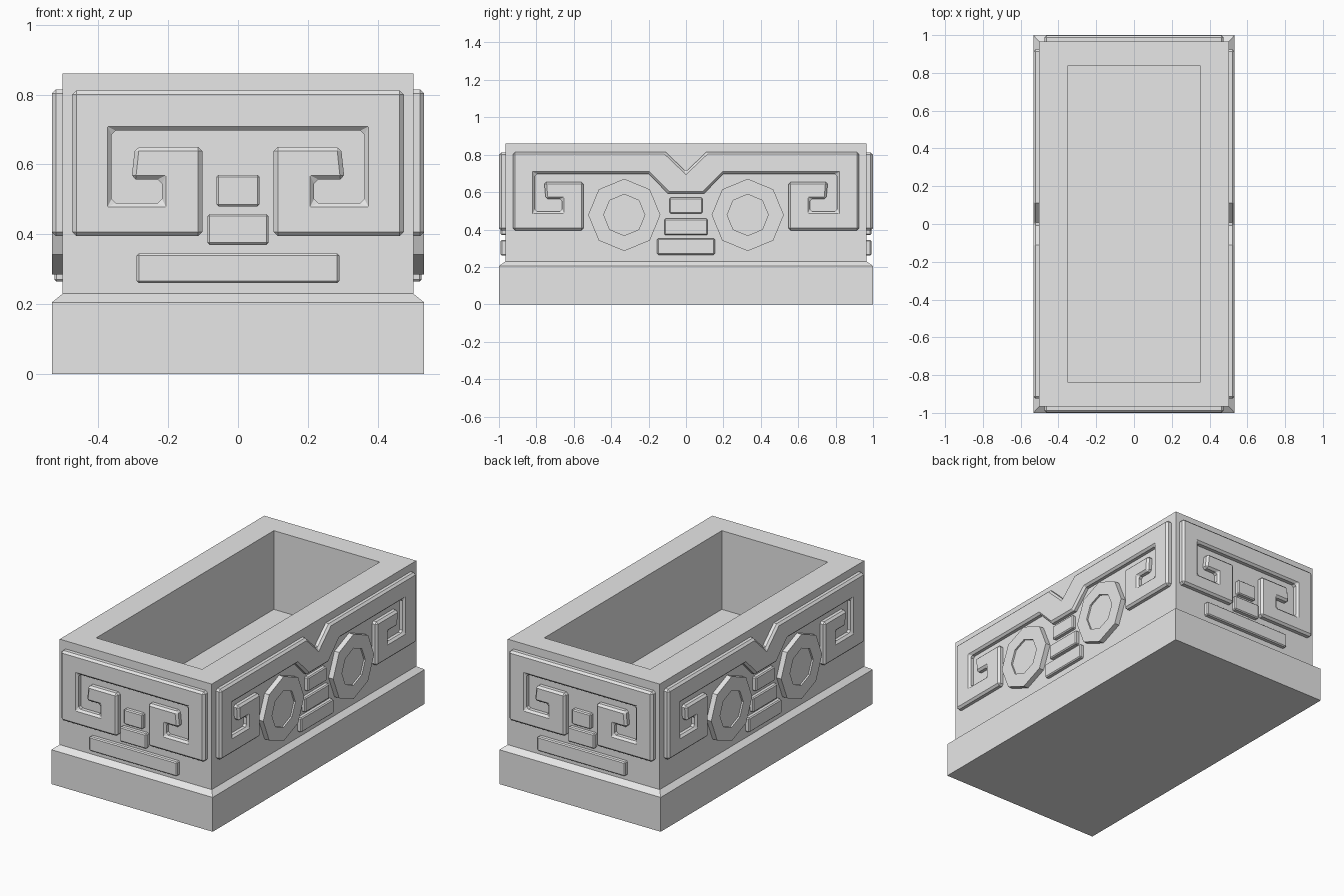
import bpy, bmesh, math
from mathutils import Vector

cube = bpy.data.objects.get("Cube")
if cube:
    bpy.data.objects.remove(cube, do_unlink=True)

stone = bpy.data.materials.new("grey_stone")
stone.use_nodes = True
stone.diffuse_color = (0.8, 0.8, 0.8, 1)
stone.node_tree.nodes["Principled BSDF"].inputs["Base Color"].default_value = (0.8, 0.8, 0.8, 1)

BODY_X, BODY_Y, EMBED = 0.502, 0.965, 0.03


def finish(name, bm, angle=0.0):
    bmesh.ops.recalc_face_normals(bm, faces=bm.faces)
    mesh = bpy.data.meshes.new(name)
    bm.to_mesh(mesh)
    bm.free()
    mesh.materials.append(stone)
    obj = bpy.data.objects.new(name, mesh)
    obj.rotation_euler.z = angle
    bpy.context.collection.objects.link(obj)
    return obj


def relief(name, outline, wall, height, angle, bevel=0.0, recess=None):
    """Raise a flat outline from a wall, then turn it to its side of the box."""
    bm = bmesh.new()
    base = bm.faces.new([bm.verts.new((u, -wall + EMBED, z)) for u, z in outline])
    raised = bmesh.ops.extrude_face_region(bm, geom=[base])["geom"]
    bmesh.ops.translate(bm, vec=(0, -EMBED - height, 0),
                        verts=[g for g in raised if isinstance(g, bmesh.types.BMVert)])
    bmesh.ops.recalc_face_normals(bm, faces=bm.faces)
    if recess:
        width, depth = recess
        top = min(bm.faces, key=lambda f: f.calc_center_median().y)
        bmesh.ops.inset_region(bm, faces=[top], thickness=width)
        top = bmesh.ops.extrude_discrete_faces(bm, faces=[top])["faces"][0]
        bmesh.ops.translate(bm, vec=Vector((0, depth, 0)), verts=top.verts)
    obj = finish(name, bm, angle)
    if bevel:
        mod = obj.modifiers.new("chamfer", "BEVEL")
        mod.width, mod.segments = bevel, 1
        mod.limit_method = "ANGLE"
        mod.angle_limit = math.radians(50)
    return obj


def mirrored(half):
    return half + [(-u, z) for u, z in reversed(half) if u > 0]


def block(half_width, low, high):
    return [(-half_width, low), (half_width, low), (half_width, high), (-half_width, high)]


def octagon(u, z, radius):
    return [(u + radius * math.cos(i * math.pi / 4), z + radius * math.sin(i * math.pi / 4))
            for i in range(8)]


# Box: plinth, sloped ledge, walls and hollow, lofted through rectangles
rings = [(0.533, 1, 0), (0.533, 1, 0.205), (BODY_X, BODY_Y, 0.23),
         (BODY_X, BODY_Y, 0.86), (0.35, 0.838, 0.86), (0.35, 0.838, 0.39)]
bm = bmesh.new()
loops = [[bm.verts.new((sx * x, sy * y, z)) for sx, sy in ((-1, -1), (1, -1), (1, 1), (-1, 1))]
         for x, y, z in rings]
for a, b in zip(loops, loops[1:]):
    for i in range(4):
        j = (i + 1) % 4
        bm.faces.new((a[i], a[j], b[j], b[i]))
bm.faces.new(loops[0])
bm.faces.new(loops[-1])
finish("box_body", bm)

# Scroll panel outlines, one half each
end_scroll = mirrored([
    (0.475, 0.812), (0.475, 0.395), (0.102, 0.395), (0.102, 0.65), (0.295, 0.65),
    (0.305, 0.557), (0.218, 0.557), (0.218, 0.49), (0.362, 0.49), (0.362, 0.697)])
side_scroll = mirrored([
    (0, 0.71), (0.11, 0.815), (0.925, 0.815), (0.925, 0.395), (0.548, 0.395),
    (0.548, 0.655), (0.758, 0.655), (0.75, 0.562), (0.663, 0.562), (0.663, 0.497),
    (0.808, 0.497), (0.808, 0.697), (0.2, 0.697), (0.096, 0.592)])

# Short ends
for side, angle in (("front", 0), ("back", math.pi)):
    relief(side + "_scroll_panel", end_scroll, BODY_Y, 0.034, angle, 0.012)
    for part, shape in (("upper_nose", block(0.062, 0.48, 0.57)),
                        ("lower_nose", block(0.087, 0.37, 0.458)),
                        ("mouth", block(0.29, 0.26, 0.345))):
        relief(f"{side}_{part}", shape, BODY_Y, 0.026, angle, 0.006)

# Long sides
for side, angle in (("right", -math.pi / 2), ("left", math.pi / 2)):
    relief(side + "_scroll_panel", side_scroll, BODY_X, 0.031, angle, 0.012)
    for part, shape in (("upper_nose", block(0.088, 0.485, 0.57)),
                        ("lower_nose", block(0.115, 0.37, 0.458)),
                        ("mouth", block(0.154, 0.265, 0.352))):
        relief(f"{side}_{part}", shape, BODY_X, 0.024, angle, 0.006)
    for end, u in (("first", -0.33), ("second", 0.33)):
        relief(f"{side}_{end}_eye", octagon(u, 0.478, 0.193), BODY_X, 0.031, angle,
               recess=(0.083, 0.01))
